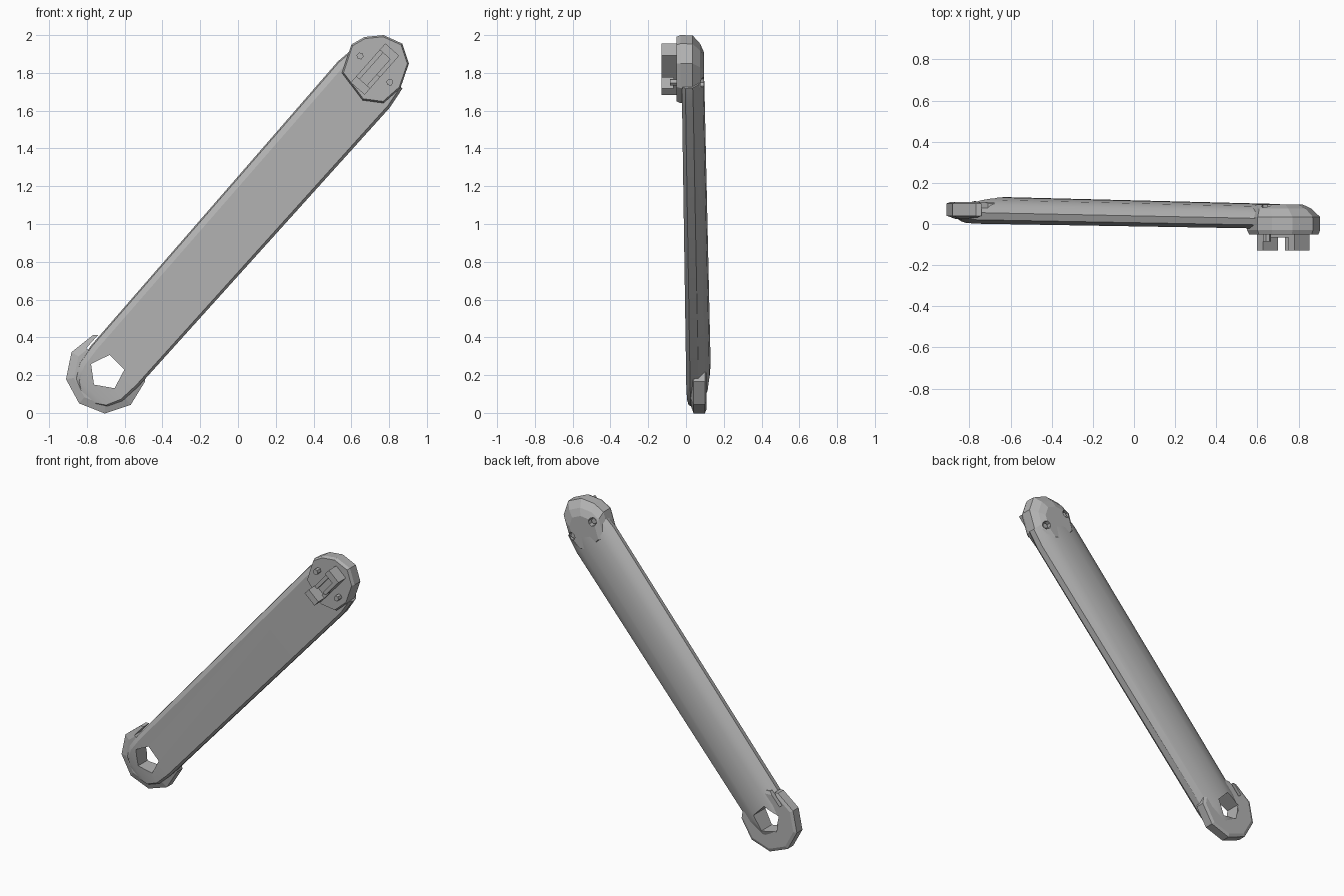
import bpy, bmesh, math
from mathutils import Vector, Matrix

cube = bpy.data.objects.get("Cube")
if cube:
    bpy.data.objects.remove(cube, do_unlink=True)

grey = bpy.data.materials.new("mid grey")
grey.use_nodes = True
grey.diffuse_color = (0.45, 0.45, 0.45, 1)
grey.node_tree.nodes["Principled BSDF"].inputs["Base Color"].default_value = (0.45, 0.45, 0.45, 1)

LOW, HIGH = Vector((-0.70, 0, 0.21)), Vector((0.725, 0, 1.82))
ALONG = (HIGH - LOW).normalized()
ACROSS = Vector((ALONG.z, 0, -ALONG.x))
LENGTH = (HIGH - LOW).length


def place(s, p, y, origin=LOW):
    """Point from distance along the arm, across it, and depth."""
    return origin + ALONG * s + ACROSS * p + Vector((0, y, 0))


def loft(name, rings, smooth=False):
    """Skin a list of equal rings and cap both ends."""
    bm = bmesh.new()
    rows = [[bm.verts.new(co) for co in ring] for ring in rings]
    n = len(rows[0])
    for a, b in zip(rows, rows[1:]):
        for i in range(n):
            j = (i + 1) % n
            bm.faces.new((a[i], a[j], b[j], b[i]))
    bm.faces.new(rows[0])
    bm.faces.new(rows[-1])
    bmesh.ops.recalc_face_normals(bm, faces=bm.faces)
    mesh = bpy.data.meshes.new(name)
    bm.to_mesh(mesh)
    bm.free()
    mesh.materials.append(grey)
    obj = bpy.data.objects.new(name, mesh)
    bpy.context.collection.objects.link(obj)
    if smooth:
        bpy.ops.object.select_all(action='DESELECT')
        obj.select_set(True)
        bpy.context.view_layer.objects.active = obj
        bpy.ops.object.shade_smooth_by_angle(angle=math.radians(28))
    return obj


def prism(name, outline, y0, y1, origin=LOW):
    return loft(name, [[place(s, p, y, origin) for s, p in outline] for y in (y0, y1)])


def box(name, s0, s1, p0, p1, y0, y1, origin=HIGH):
    return prism(name, [(s0, p0), (s1, p0), (s1, p1), (s0, p1)], y0, y1, origin)


def ngon(radius, sides, turn=0.0):
    return [(radius * math.cos(turn + math.tau * i / sides),
             radius * math.sin(turn + math.tau * i / sides)) for i in range(sides)]


def cut(target, cutter):
    mod = target.modifiers.new("cut", 'BOOLEAN')
    mod.operation = 'DIFFERENCE'
    mod.solver = 'EXACT'
    mod.object = cutter
    cutter.hide_render = True
    cutter.hide_set(True)
    cutter.display_type = 'WIRE'


# Arm: flat front, bevelled sides, rounded back, leaning slightly in depth
SECTION = [(-0.78, 0), (0.92, 0), (1.0, 0.16), (0.98, 0.5), (0.82, 0.77), (0.5, 0.95),
           (0.15, 1), (-0.2, 0.99), (-0.55, 0.9), (-0.85, 0.7), (-1.0, 0.42), (-0.96, 0.15)]
STATIONS = [(-0.155, 0.35, 0.3), (-0.125, 0.68, 0.62), (-0.05, 0.93, 0.9), (0.06, 1.0, 1.0),
            (LENGTH - 0.1, 1.0, 1.0), (LENGTH + 0.02, 0.9, 0.97)]
rings = []
for s, wide, deep in STATIONS:
    t = max(0, s / LENGTH)
    half = (0.165 + 0.02 * t) * wide
    front = 0.002 - 0.024 * t + 0.03 * (1 - deep)
    back = 0.132 - 0.036 * t
    back = front + (back - front) * deep
    rings.append([place(s, 0.01 + p * half, front + (back - front) * d) for p, d in SECTION])
arm = loft("arm", rings, True)

# Lower ring plate with a five-sided hole
ring_plate = loft("lower_ring", [
    [place(s * k, p * k, y) for s, p in ngon(0.213, 9, 0.35)]
    for y, k in ((0.025, 0.8), (0.04, 1.0), (0.10, 1.0), (0.108, 0.9))])
hole = loft("hole_cutter", [
    [LOW + Vector((0.005 + 0.094 * math.cos(a), y, 0.005 + 0.094 * math.sin(a)))
     for a in [math.radians(80 + 72 * i) for i in range(5)]] for y in (-0.2, 0.3)])
cut(arm, hole)
cut(ring_plate, hole)

# Narrow slot where the arm runs clear of the ring plate
slot = box("slot_cutter", 0.03, 0.3, -0.165, -0.14, -0.1, 0.2, LOW)
cut(ring_plate, slot)

# Upper head: eight-sided cap, bevelled front and back
HEAD = [(0.55, 1.80), (0.60, 1.95), (0.67, 1.99), (0.77, 2.0), (0.87, 1.955), (0.905, 1.85),
        (0.86, 1.72), (0.77, 1.64), (0.66, 1.655)]


def head_ring(y, scale, slide=0.0):
    c = Vector((0.73, 0, 1.82))
    return [c + (Vector((x, 0, z)) - c) * scale + ALONG * slide + Vector((0, y, 0)) for x, z in HEAD]


head = loft("upper_head", [head_ring(-0.05, 0.95), head_ring(-0.03, 1.0), head_ring(0.035, 0.99),
                           head_ring(0.075, 0.83, -0.02), head_ring(0.095, 0.62, -0.03)])

# Socket on the head: low rim, tall upper end, one part wall, tall lower end
S, W, T = 0.138, 0.049, 0.024
box("socket_lower_end", -S, -S + 0.045, -W, W, -0.13, -0.04)
box("socket_upper_end", S - 0.045, S, -W, W, -0.13, -0.04)
box("socket_outer_wall", -0.015, S - 0.04, W - T, W, -0.13, -0.04)
for name, side in (("socket_outer_rim", 1), ("socket_inner_rim", -1)):
    box(name, -S + 0.04, S - 0.04, side * W, side * (W - T), -0.065, -0.04)

# Two screws passing through the head, with sunken seats at the back
for name, side in (("left", 1), ("right", -1)):
    spot = HIGH + ACROSS * side * 0.105
    prism(name + "_screw", ngon(0.019, 6), -0.085, 0.075, spot)
    seat = prism(name + "_seat_cutter", ngon(0.028, 8), 0.055, 0.2, spot)
    cut(head, seat)
    cut(arm, seat)
